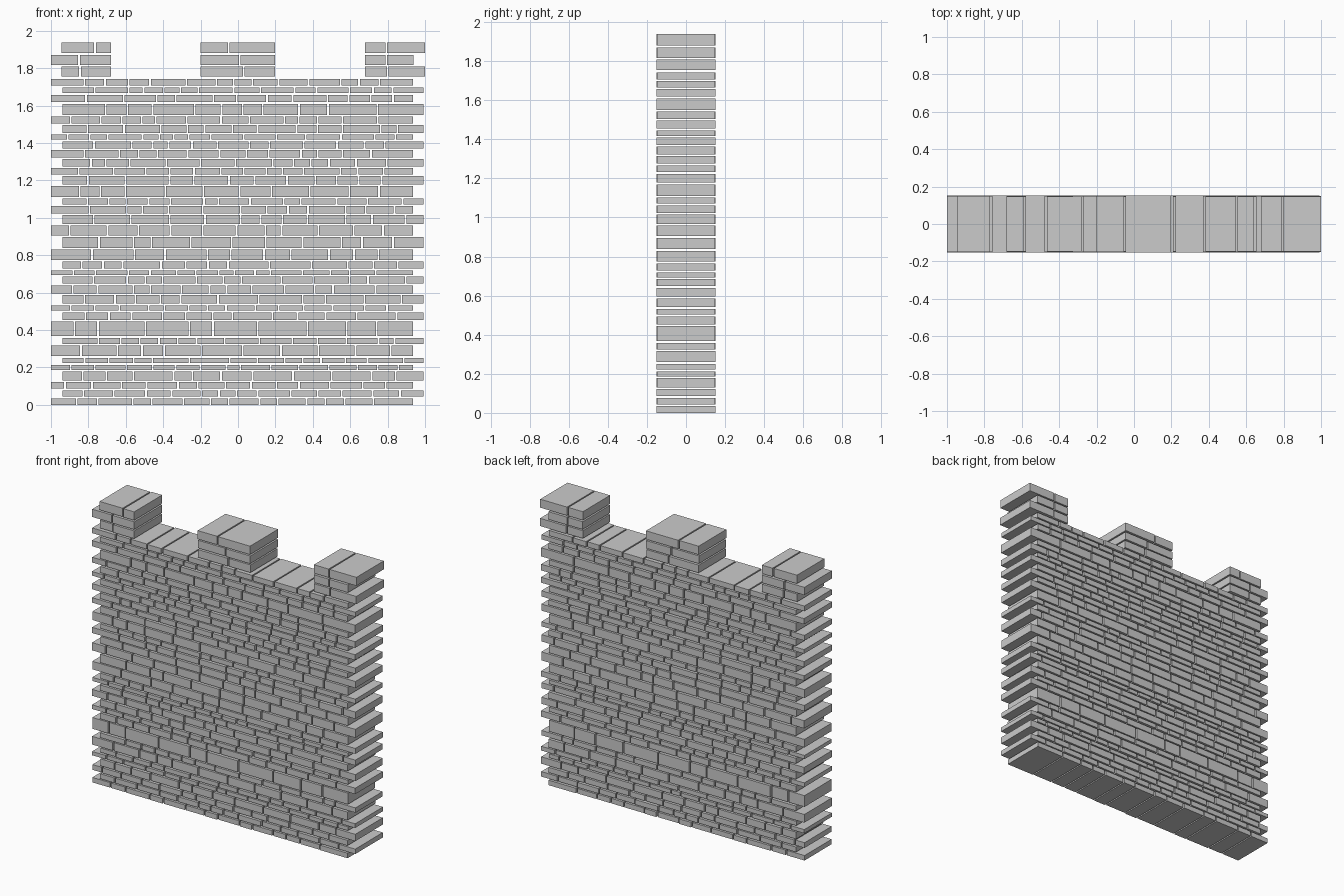
import bpy, bmesh, random
from mathutils import Matrix

if "Cube" in bpy.data.objects:
    bpy.data.objects.remove(bpy.data.objects["Cube"])

random.seed(7)
GAP = 0.009     # open joint between bricks
DEPTH = 0.15    # half thickness of the wall


def add_brick(bm, x0, x1, z0, z1):
    d = DEPTH + random.uniform(-0.004, 0.002)
    m = Matrix.Translation(((x0 + x1) / 2, 0, (z0 + z1) / 2))
    bmesh.ops.create_cube(bm, size=1, matrix=m @ Matrix.Diagonal((x1 - x0, 2 * d, z1 - z0, 1)))


def add_course(bm, cuts, z0, z1):
    # bricks between successive cut positions, with a joint at each inner cut
    for i, (a, b) in enumerate(zip(cuts, cuts[1:])):
        left = a + (GAP / 2 if i else 0)
        right = b - (GAP / 2 if i < len(cuts) - 2 else 0)
        add_brick(bm, left, right, z0, z1)


def finish(name, bm):
    mesh = bpy.data.meshes.new(name)
    bm.to_mesh(mesh)
    bm.free()
    obj = bpy.data.objects.new(name, mesh)
    bpy.context.collection.objects.link(obj)
    return obj


def random_cuts(x0, x1, height):
    # taller courses get longer bricks
    count = round((x1 - x0) / (0.08 + 1.4 * height))
    widths = [random.uniform(0.5, 1.3) for _ in range(count)]
    cuts, total = [x0], sum(widths)
    for w in widths:
        cuts.append(cuts[-1] + w / total * (x1 - x0))
    return cuts


# wall body: courses of varied height, stepped alternately left and right
levels = [0, .043, .086, .131, .187, .222, .26, .325, .367, .453, .503, .541,
          .595, .648, .694, .728, .774, .838, .905, .967, 1.023, 1.071, 1.111,
          1.178, 1.232, 1.275, 1.323, 1.371, 1.417, 1.454, 1.505, 1.55, 1.618,
          1.666, 1.706, 1.751]
body = bmesh.new()
for i, (z0, z1) in enumerate(zip(levels, levels[1:])):
    x0, x1 = (-1.0, 0.935) if i % 2 == 0 else (-0.938, 0.992)
    add_course(body, random_cuts(x0, x1, z1 - z0), z0, z1 - GAP)
finish("wall_body", body)

# battlements: three blocks of three courses each
courses = [(1.755, 1.808), (1.817, 1.87), (1.88, 1.938)]
battlements = {
    "left_battlement": [(-.944, -.845, -.68), (-1, -.85, -.68), (-.944, -.765, -.68)],
    "middle_battlement": [(-.2, .03, .197), (-.2, .01, .197), (-.2, -.05, .197)],
    "right_battlement": [(.678, .8, 1), (.678, .793, .937), (.678, .793, 1)],
}
for name, rows in battlements.items():
    bm = bmesh.new()
    for cuts, (z0, z1) in zip(rows, courses):
        add_course(bm, cuts, z0, z1)
    finish(name, bm)
